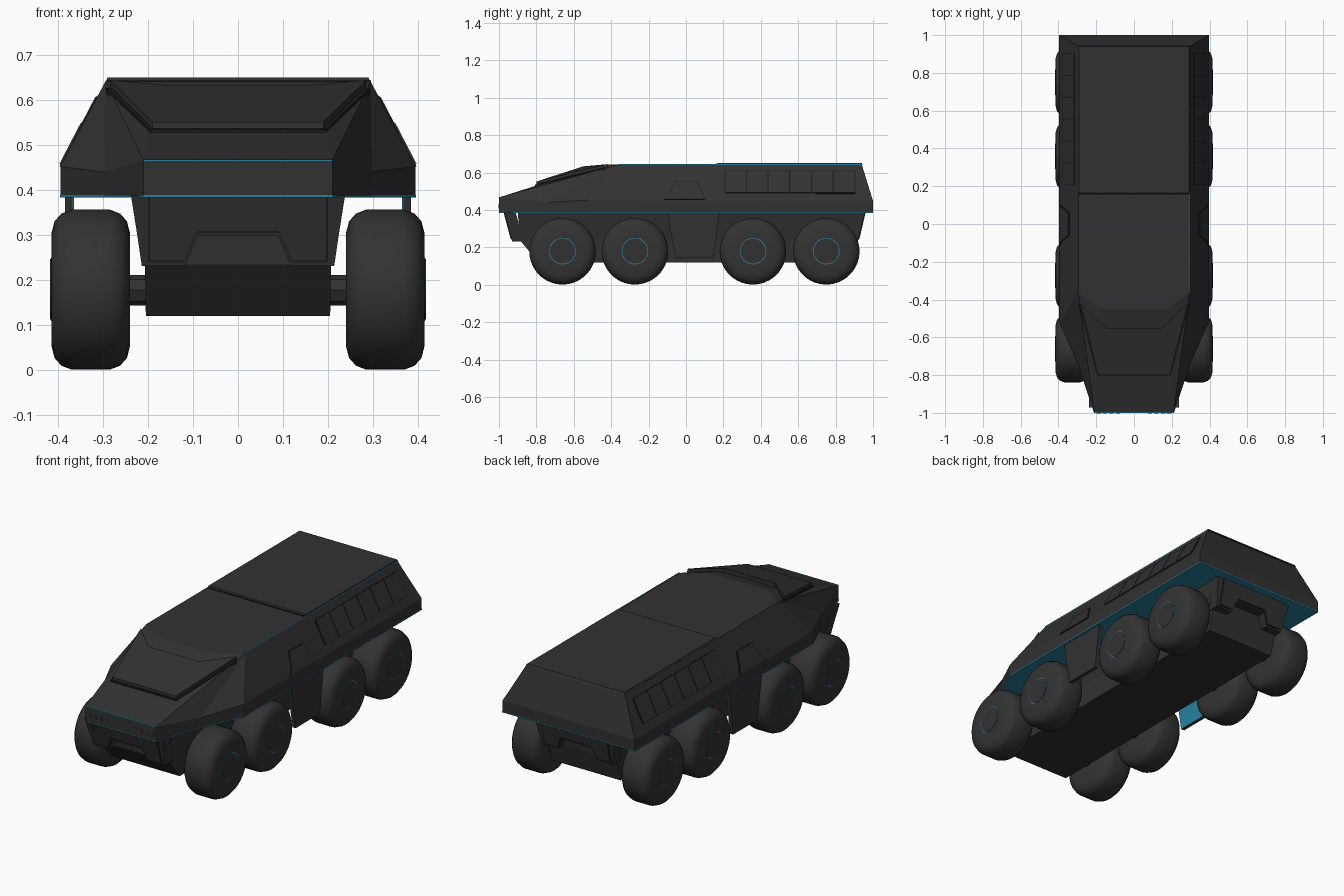
import bpy, bmesh, math
from mathutils import Vector

cube = bpy.data.objects.get("Cube")
if cube:
    bpy.data.objects.remove(cube)


def material(name, rgb):
    m = bpy.data.materials.new(name)
    m.use_nodes = True
    m.diffuse_color = (*rgb, 1)
    bsdf = next(n for n in m.node_tree.nodes if n.type == 'BSDF_PRINCIPLED')
    bsdf.inputs["Base Color"].default_value = (*rgb, 1)
    bsdf.inputs["Roughness"].default_value = 0.7
    return m


BODY = material("charcoal armour", (0.031, 0.031, 0.031))
TYRE = material("tyre rubber", (0.033, 0.033, 0.033))
SEAM = material("black seam", (0.012, 0.012, 0.012))
BLUE = material("teal trim", (0.02, 0.22, 0.34))


def loft(name, rings, mat, smooth=False):
    """Skin equal-length rings of points and cap both ends."""
    bm = bmesh.new()
    vs = [[bm.verts.new(p) for p in ring] for ring in rings]
    n = len(rings[0])
    for a, b in zip(vs, vs[1:]):
        for i in range(n):
            j = (i + 1) % n
            bm.faces.new((a[i], a[j], b[j], b[i]))
    bm.faces.new(vs[0])
    bm.faces.new(vs[-1])
    bmesh.ops.remove_doubles(bm, verts=bm.verts, dist=1e-5)
    bmesh.ops.recalc_face_normals(bm, faces=bm.faces)
    me = bpy.data.meshes.new(name)
    bm.to_mesh(me)
    bm.free()
    me.materials.append(mat)
    ob = bpy.data.objects.new(name, me)
    bpy.context.collection.objects.link(ob)
    if smooth:
        bpy.ops.object.select_all(action='DESELECT')
        ob.select_set(True)
        bpy.context.view_layer.objects.active = ob
        bpy.ops.object.shade_smooth_by_angle(angle=math.radians(40))
    return ob


def mirrored(half):
    return half + [(-x, y, z) for x, y, z in reversed(half)]


def rect(x, y0, y1, z):
    return [(x, y0, z), (x, y1, z), (-x, y1, z), (-x, y0, z)]


def box(name, x0, x1, y0, y1, z0, z1, mat):
    rings = [[(x0, y0, z), (x1, y0, z), (x1, y1, z), (x0, y1, z)] for z in (z0, z1)]
    return loft(name, rings, mat)


def lathe_x(name, s, profile, y, z, n, mat, smooth=True):
    rings = [[(s * x, y + r * math.cos(2 * math.pi * i / n), z + r * math.sin(2 * math.pi * i / n))
              for i in range(n)] for x, r in profile]
    return loft(name, rings, mat, smooth)


def side_plate(name, s, yz, lift, mat):
    """Thin plate lying on the sloping hull side."""
    out = Vector((0.887, 0, 0.462))
    base = [Vector((0.395 - (z - 0.45) * 0.521, y, z)) for y, z in yz]
    rings = [[(s * p.x, p.y, p.z) for p in (q + out * d for q in base)] for d in (-0.004, lift)]
    return loft(name, rings, mat)


# Upper hull: skirt, belt line and roof; repeated points close into triangles
plan = [(0.21, -1), (0.21, -1), (0.297, -0.74), (0.395, -0.52), (0.395, 1)]
belt_z = [0.467, 0.467, 0.44, 0.453, 0.447]
roof = [(0.18, -0.45)] + [(0.295, -0.36)] * 3 + [(0.295, 0.94)]
loft("upper_hull", [
    mirrored([(x, y, 0.387) for x, y in plan]),
    mirrored([(x, y, z) for (x, y), z in zip(plan, belt_z)]),
    mirrored([(x, y, 0.642) for x, y in roof])], BODY)

# Teal edging around the skirt, over the nose and along the roof shoulder
loft("skirt_trim", [mirrored([(x + 0.001, y * 1.001, z) for x, y in plan])
                    for z in (0.384, 0.390)], BLUE)
box("nose_trim", -0.21, 0.21, -1.001, -0.995, 0.465, 0.469, BLUE)
box("roof_edge_trim", 0.292, 0.296, -0.36, 0.94, 0.638, 0.645, BLUE)

# Raised rear roof deck with a seam in front of it
loft("rear_roof_deck", [rect(0.295, 0.16, 0.945, 0.640), rect(0.29, 0.165, 0.94, 0.651)], BODY)
box("roof_seam", -0.293, 0.293, 0.153, 0.163, 0.640, 0.644, SEAM)

# Raised windscreen armour with a notch at its upper edge
screen = [(0.19, -0.80, 0.552), (0.285, -0.42, 0.645), (0.15, -0.55, 0.633)]
loft("windscreen_seam", [mirrored([(x * 1.03, y - 0.006, z - d) for x, y, z in screen])
                         for d in (0.03, 0.017)], SEAM)
loft("windscreen_armour", [mirrored([(x, y, z - d) for x, y, z in screen])
                           for d in (0.03, 0)], BODY)

# Lower hull tub
loft("lower_hull", [rect(0.205, -0.79, 0.85, 0.12), rect(0.207, -0.885, 0.88, 0.235),
                    rect(0.235, -0.9, 0.90, 0.39)], BODY)

# Notched plates under the nose and tail
notch = [(0.238, 0.388), (0.224, 0.30), (0.214, 0.232), (0.118, 0.232), (0.09, 0.298)]
panel = [(0.2, 0.384), (0.2, 0.24), (0.122, 0.24), (0.095, 0.305)]
for end, s, y_top, y_low in (("front", -1, 0.97, 0.93), ("rear", 1, 0.955, 0.92)):
    def face_y(z, d):
        return s * (y_low + (y_top - y_low) * (z - 0.235) / 0.15 + d)
    for part, outline, back, d, mat in (("plate", notch, -0.06, 0, BODY),
                                        ("panel_seam", panel, -0.01, 0.002, SEAM)):
        loft(f"{end}_{part}", [mirrored([(x, face_y(z, e), z) for x, z in outline])
                               for e in (back, d)], mat)
    inner = [(x - 0.004, z + (0.004 if z < 0.38 else 0)) for x, z in panel]
    loft(f"{end}_panel", [mirrored([(x, face_y(z, e), z) for x, z in inner])
                          for e in (-0.01, 0.005)], BODY)

# Tyre cross-section, as distance from the centre line and radius
tyre = [(0.24, 0.07), (0.24, 0.125), (0.247, 0.152), (0.262, 0.169), (0.285, 0.178),
        (0.37, 0.178), (0.393, 0.169), (0.408, 0.152), (0.415, 0.125), (0.415, 0.07)]

for s, side in ((1, "left"), (-1, "right")):
    # Wheels with hub, teal ring and axle
    for k, y in enumerate((-0.66, -0.273, 0.358, 0.75), 1):
        tag = f"{side}_{k}"
        lathe_x(f"tyre_{tag}", s, tyre, y, 0.179, 36, TYRE)
        lathe_x(f"hub_ring_{tag}", s, [(0.41, 0.071), (0.416, 0.071)], y, 0.18, 36, BLUE)
        lathe_x(f"hub_{tag}", s, [(0.41, 0.067), (0.418, 0.067)], y, 0.18, 36, BODY)
        lathe_x(f"axle_{tag}", s, [(0.19, 0.034), (0.25, 0.034)], y, 0.178, 8, BODY, False)

    # Hanging door plate between the axles, teal on the inside
    door = [(-0.10, 0.388), (-0.058, 0.147), (0.148, 0.147), (0.18, 0.388)]
    for name, x0, x1, mat in (("door", 0.368, 0.385, BODY), ("door_lining", 0.365, 0.368, BLUE)):
        loft(f"{side}_{name}", [[(s * x, y, z) for y, z in door] for x in (x0, x1)], mat)

    # Side window hatch
    hatch = [(-0.12, 0.452), (-0.09, 0.485), (-0.062, 0.552), (0.06, 0.552), (0.105, 0.452)]
    side_plate(f"{side}_hatch_seam", s, hatch, 0.003, SEAM)
    side_plate(f"{side}_hatch", s, [(y * 0.95 - 0.001, 0.5 + (z - 0.5) * 0.92) for y, z in hatch],
               0.006, BODY)

    # Row of six vent panels
    def vent(name, y0, y1, z0, z1, lift, mat):
        side_plate(name, s, [(y0, z0), (y1, z0), (y1, z1), (y0, z1)], lift, mat)
    vent(f"{side}_vent_backing", 0.205, 0.905, 0.487, 0.610, 0.002, SEAM)
    for k in range(6):
        y = 0.21 + k * 0.116
        vent(f"{side}_vent_{k + 1}", y, y + 0.110, 0.491, 0.606, 0.004, BODY)

    # Row of small headlamps on the nose
    for k in range(4):
        x = s * (0.085 + k * 0.034)
        ring = [(x + 0.011 * math.cos(a), 0.42 + 0.011 * math.sin(a))
                for a in (math.pi * i / 6 for i in range(12))]
        loft(f"{side}_headlamp_{k + 1}", [[(u, y, v) for u, v in ring]
                                         for y in (-0.99, -1.002)], BODY)
